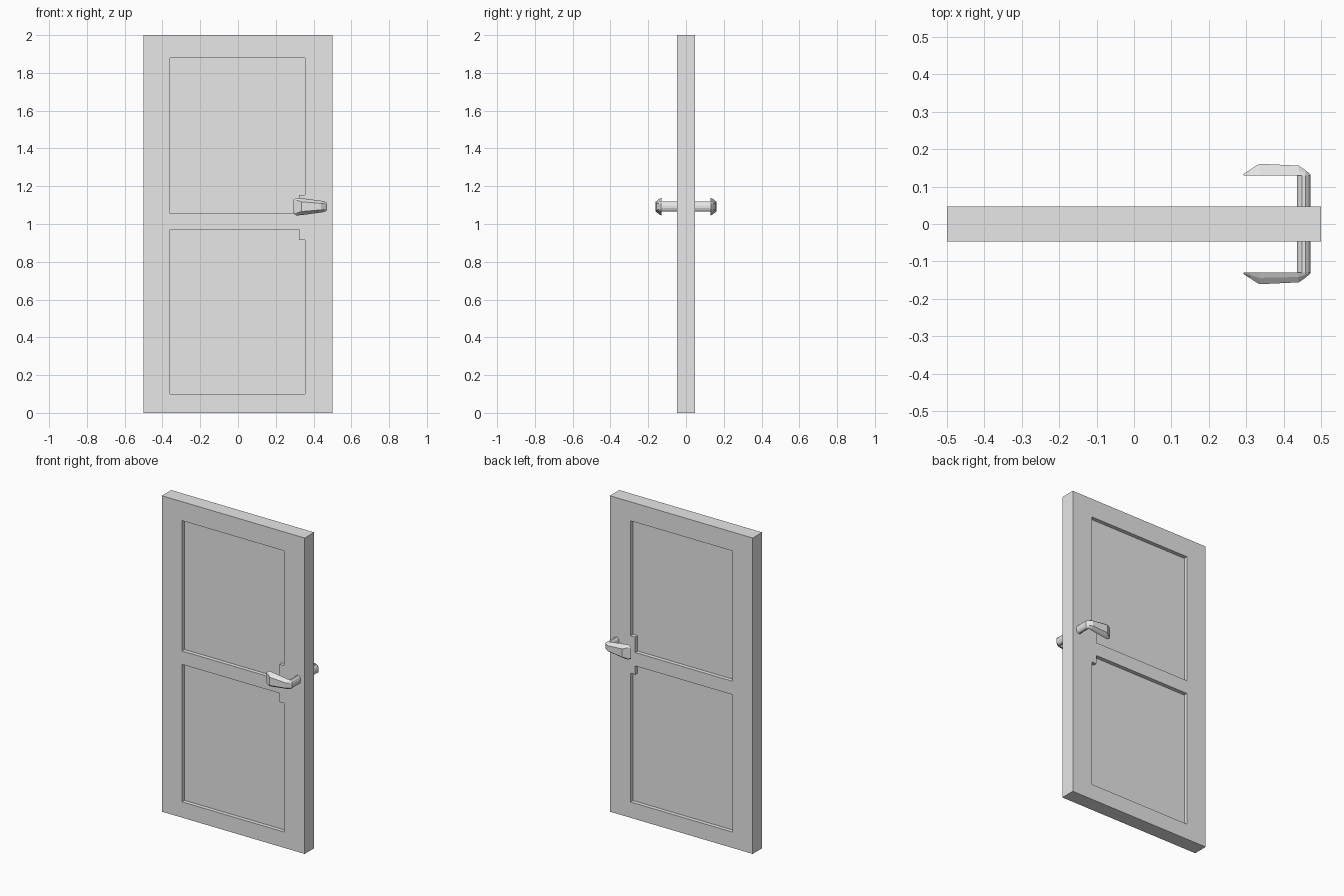
import bpy, bmesh, math

cube = bpy.data.objects.get("Cube")
if cube:
    bpy.data.objects.remove(cube, do_unlink=True)

HALF_T = 0.047      # half the door thickness
RECESS = 0.025      # depth of the sunken panels
HANDLE_Z = 1.092

grey = bpy.data.materials.new("plain_grey")
grey.use_nodes = True
colour = (0.8, 0.8, 0.8, 1)
grey.diffuse_color = colour
grey.node_tree.nodes["Principled BSDF"].inputs["Base Color"].default_value = colour


def loft(name, sections):
    """Closed solid through cross-sections that share a point count."""
    bm = bmesh.new()
    rings = [[bm.verts.new(p) for p in s] for s in sections]
    n = len(rings[0])
    for a, b in zip(rings, rings[1:]):
        for i in range(n):
            j = (i + 1) % n
            bm.faces.new((a[i], a[j], b[j], b[i]))
    bm.faces.new(rings[0])
    bm.faces.new(rings[-1])
    bmesh.ops.recalc_face_normals(bm, faces=bm.faces)
    mesh = bpy.data.meshes.new(name)
    bm.to_mesh(mesh)
    bm.free()
    mesh.materials.append(grey)
    obj = bpy.data.objects.new(name, mesh)
    bpy.context.collection.objects.link(obj)
    return obj


def prism(name, outline, y0, y1):
    return loft(name, [[(x, y, z) for x, z in outline] for y in (y0, y1)])


# Door slab
door = prism("door_slab", [(-0.5, 0), (0.5, 0), (0.5, 2), (-0.5, 2)], -HALF_T, HALF_T)

# Sunken panels, notched beside the handle, on both faces
L, R, N = -0.36, 0.355, 0.323
upper = [(L, 1.055), (N, 1.055), (N, 1.153), (R, 1.153), (R, 1.88), (L, 1.88)]
lower = [(L, 0.10), (R, 0.10), (R, 0.915), (N, 0.915), (N, 0.97), (L, 0.97)]
bpy.context.view_layer.objects.active = door
for side in (-1, 1):
    for outline in (upper, lower):
        cutter = prism("panel_cutter", outline, side * (HALF_T - RECESS), side * (HALF_T + 0.1))
        cutter.hide_render = True
        mod = door.modifiers.new("panel", "BOOLEAN")
        mod.operation = "DIFFERENCE"
        mod.solver = "EXACT"
        mod.object = cutter
        bpy.ops.object.modifier_apply(modifier=mod.name)
        bpy.data.objects.remove(cutter, do_unlink=True)

# Lever stations: x, base half height, outer y, outer half height
BASE_Y = 0.13
STATIONS = [
    (0.293, 0.036, 0.134, 0.030),
    (0.310, 0.047, 0.145, 0.034),
    (0.335, 0.045, 0.161, 0.026),
    (0.440, 0.031, 0.156, 0.017),
    (0.458, 0.028, 0.144, 0.016),
    (0.472, 0.018, 0.132, 0.012),
]


def lever_section(x, base, outer, top, side):
    mid = BASE_Y + 0.45 * (outer - BASE_Y)
    half = [(BASE_Y, base), (mid, 0.7 * base + 0.3 * top), (outer, top)]
    pts = [(y, h) for y, h in half] + [(y, -h) for y, h in reversed(half)]
    return [(x, side * y, HANDLE_Z + h) for y, h in pts]


# Handles: an oval rod and a tapered lever on each face
for side, face in ((-1, "front"), (1, "back")):
    ring = [math.tau * (i + 0.5) / 12 for i in range(12)]
    loft(face + "_handle_rod", [
        [(0.4535 + 0.019 * math.cos(a), side * y, HANDLE_Z + 0.028 * math.sin(a)) for a in ring]
        for y in (HALF_T - 0.005, BASE_Y + 0.002)])
    loft(face + "_handle_lever", [lever_section(*s, side) for s in STATIONS])
